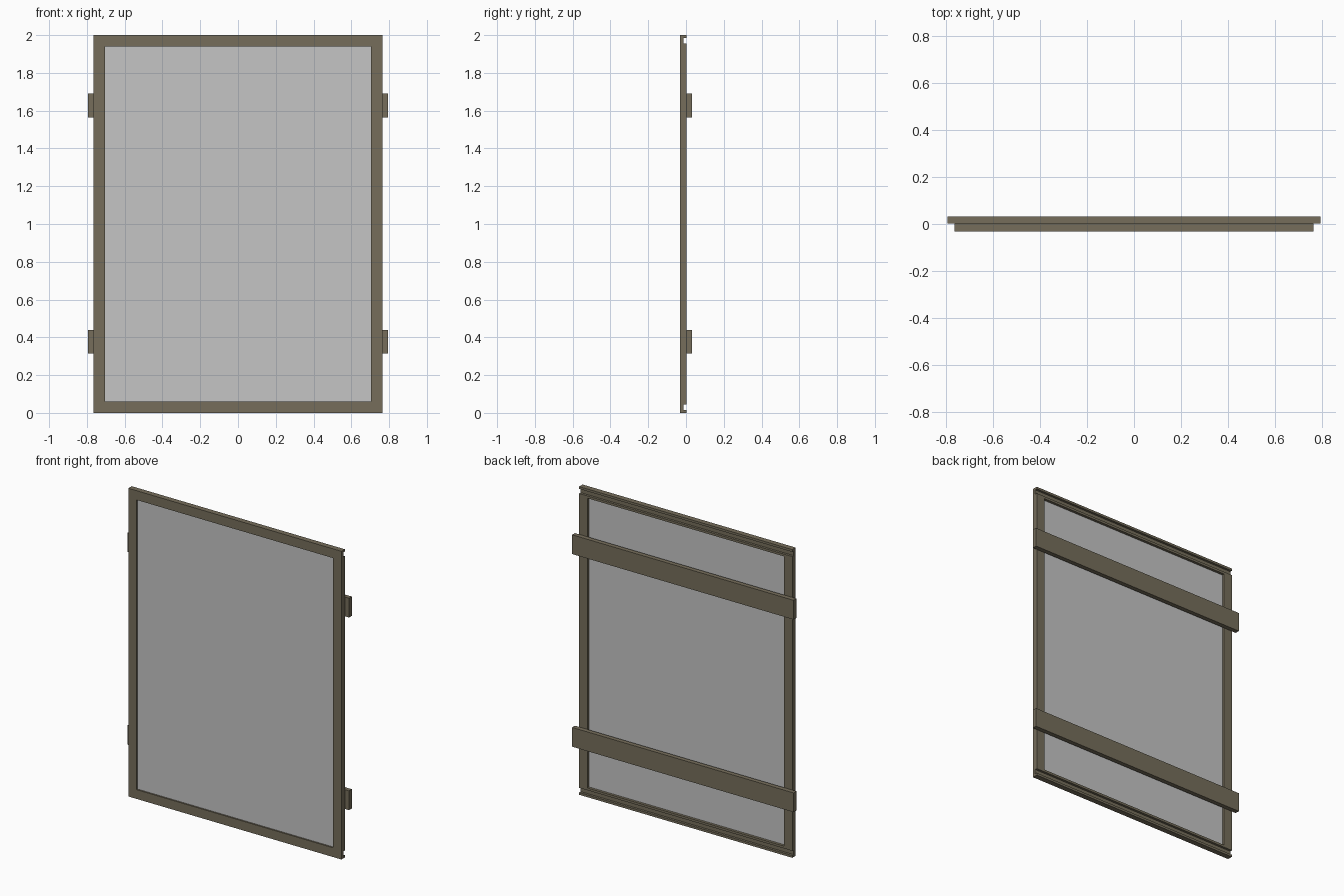
import bpy

old = bpy.data.objects.get("Cube")
if old:
    bpy.data.objects.remove(old, do_unlink=True)


def material(name, rgb):
    m = bpy.data.materials.new(name)
    m.use_nodes = True
    m.diffuse_color = (*rgb, 1)
    m.node_tree.nodes["Principled BSDF"].inputs["Base Color"].default_value = (*rgb, 1)
    return m


wood = material("olive_brown", (0.18, 0.155, 0.105))
grey = material("panel_grey", (0.56, 0.56, 0.56))


def box(name, x, y, z, mat):
    """Box from (low, high) extents on each axis."""
    ext = (x, y, z)
    bpy.ops.mesh.primitive_cube_add(size=1)
    ob = bpy.context.object
    ob.name = name
    ob.location = [(a + b) / 2 for a, b in ext]
    ob.scale = [b - a for a, b in ext]
    bpy.ops.object.transform_apply(location=True, rotation=False, scale=True)
    ob.data.materials.append(mat)
    return ob


W, H, T = 0.765, 2.0, 0.06       # half width, height, member width
FRONT, BACK = -0.032, 0.003      # frame depth
LIP = 0.015                      # rail channel wall

# Upright stiles
for side, s in (("left", 1), ("right", -1)):
    box(side + "_stile", sorted((s * W, s * (W - T))), (FRONT, BACK), (T, H - T), wood)

# Rails: channel sections open to the back
for name, z0 in (("bottom", 0), ("top", H - T)):
    box(name + "_rail", (-W, W), (FRONT, BACK - 0.015), (z0, z0 + T), wood)
    box(name + "_rail_lower_lip", (-W, W), (BACK - 0.015, BACK), (z0, z0 + LIP), wood)
    box(name + "_rail_upper_lip", (-W, W), (BACK - 0.015, BACK), (z0 + T - LIP, z0 + T), wood)

# Infill panel, set back from the frame face
box("panel", (-W + T, W - T), (-0.022, -0.014), (T, H - T), grey)

# Cross bars on the back
for name, z0 in (("lower", 0.315), ("upper", 1.565)):
    box(name + "_cross_bar", (-0.795, 0.795), (BACK, 0.032), (z0, z0 + 0.125), wood)
